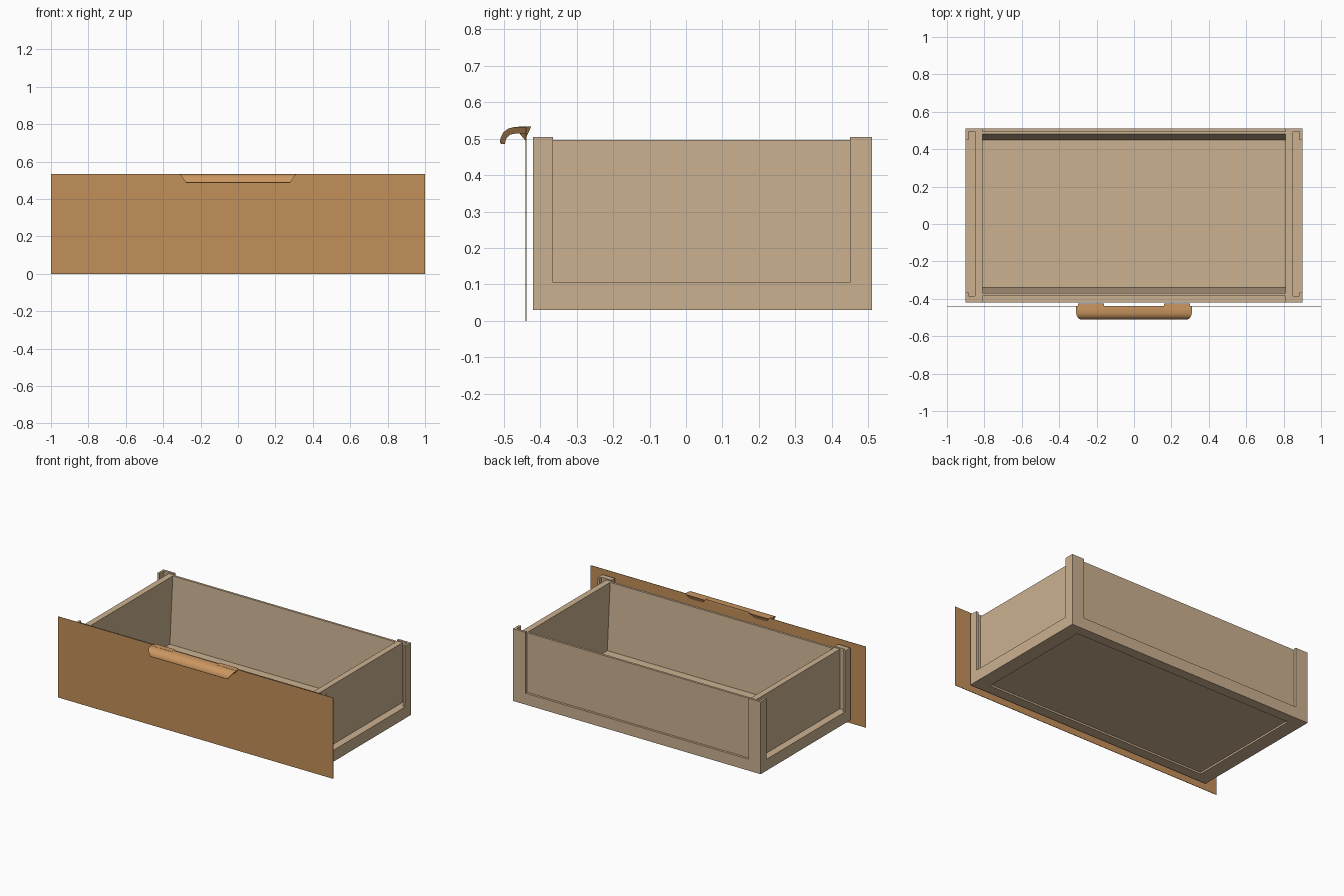
import bpy, bmesh
from mathutils import Vector

cube = bpy.data.objects.get("Cube")
if cube:
    bpy.data.objects.remove(cube, do_unlink=True)


def material(name, color):
    m = bpy.data.materials.new(name)
    m.use_nodes = True
    m.diffuse_color = (*color, 1)
    m.node_tree.nodes["Principled BSDF"].inputs["Base Color"].default_value = (*color, 1)
    return m


pale_wood = material("pale wood", (0.60, 0.44, 0.285))
brown_wood = material("brown wood", (0.545, 0.275, 0.10))
handle_wood = material("handle wood", (0.60, 0.31, 0.12))


def finish(name, bm, mat):
    bmesh.ops.recalc_face_normals(bm, faces=bm.faces)
    mesh = bpy.data.meshes.new(name)
    bm.to_mesh(mesh)
    bm.free()
    mesh.materials.append(mat)
    obj = bpy.data.objects.new(name, mesh)
    bpy.context.collection.objects.link(obj)
    return obj


def prism(name, profile, left, right, mat):
    """Extrude a (y, z) profile along x; left and right give x for each z."""
    bm = bmesh.new()
    a = [bm.verts.new((left(z), y, z)) for y, z in profile]
    b = [bm.verts.new((right(z), y, z)) for y, z in profile]
    bm.faces.new(a)
    bm.faces.new(b[::-1])
    for i in range(len(a)):
        j = (i + 1) % len(a)
        bm.faces.new((a[i], b[i], b[j], a[j]))
    return finish(name, bm, mat)


def box_mesh(x, y, z):
    bm = bmesh.new()
    bmesh.ops.create_cube(bm, size=1)
    for v in bm.verts:
        v.co = Vector([r[0] if c < 0 else r[1] for c, r in zip(v.co, (x, y, z))])
    return bm


def box(name, x, y, z, mat=pale_wood):
    return finish(name, box_mesh(x, y, z), mat)


def recess(bm, up, x, y, z):
    """Sink a pocket into the top or bottom face."""
    bm.normal_update()
    face = next(f for f in bm.faces if f.normal.z * up > 0.9)
    for depth in (None, z):
        bmesh.ops.inset_region(bm, faces=[face], thickness=0.01)
        for v in face.verts:
            v.co.x = x[v.co.x > 0]
            v.co.y = y[v.co.y > 0]
            if depth is not None:
                v.co.z = depth


# Tray: outer rails and the floor, with a shallow pocket underneath
tray = box_mesh((-0.90, 0.90), (-0.42, 0.51), (0.03, 0.105))
recess(tray, 1, (-0.83, 0.83), (-0.377, 0.487), 0.06)
recess(tray, -1, (-0.805, 0.805), (-0.353, 0.443), 0.042)
finish("tray", tray, pale_wood)

# Front and back walls, thicker toward the floor
BASE, RIM = 0.06, 0.497
for name, outer, top, foot in (("front_wall", -0.385, -0.37, -0.34),
                               ("back_wall", 0.495, 0.48, 0.45)):
    prism(name, [(outer, BASE), (foot, BASE), (top, RIM), (outer, RIM)],
          lambda z: -0.81, lambda z: 0.81, pale_wood)

# Side walls and L-shaped corner posts
for side, s in (("left", 1), ("right", -1)):
    def span(a, b):
        return tuple(sorted((a * s, b * s)))
    box(side + "_wall", span(0.81, 0.85), (-0.385, 0.495), (BASE, RIM))
    for end, (y0, y1), (p0, p1) in (("front", (-0.42, -0.365), (-0.42, -0.385)),
                                    ("back", (0.45, 0.51), (0.495, 0.51))):
        box(f"{side}_{end}_post_side", span(0.885, 0.90), (y0, y1), (0.105, 0.505))
        box(f"{side}_{end}_post_face", span(0.81, 0.885), (p0, p1), (0.105, 0.505))

# Front panel
box("front_panel", (-1, 1), (-0.441, -0.438), (0, 0.532), brown_wood)

# Hooked pull with slanted ends
hook = [(-0.438, 0.532), (-0.472, 0.532), (-0.488, 0.528), (-0.501, 0.518),
        (-0.509, 0.503), (-0.511, 0.489), (-0.506, 0.485), (-0.497, 0.486),
        (-0.494, 0.500), (-0.484, 0.511), (-0.465, 0.515), (-0.438, 0.515)]


def end_x(z):
    return 0.31 - 0.7 * (0.532 - z)


pull = prism("handle", hook, lambda z: -end_x(z), end_x, handle_wood)
bpy.context.view_layer.objects.active = pull
pull.select_set(True)
bpy.ops.object.shade_smooth_by_angle()

# Wedge feet that grip the panel's top edge
wedge = [(-0.425, 0.533), (-0.46, 0.533), (-0.455, 0.512), (-0.441, 0.495), (-0.436, 0.51)]
for side, s in (("left", 1), ("right", -1)):
    prism(side + "_handle_foot", wedge,
          lambda z: s * (0.16 + (0.533 - z)), lambda z: s * (end_x(z) - 0.01), handle_wood)
